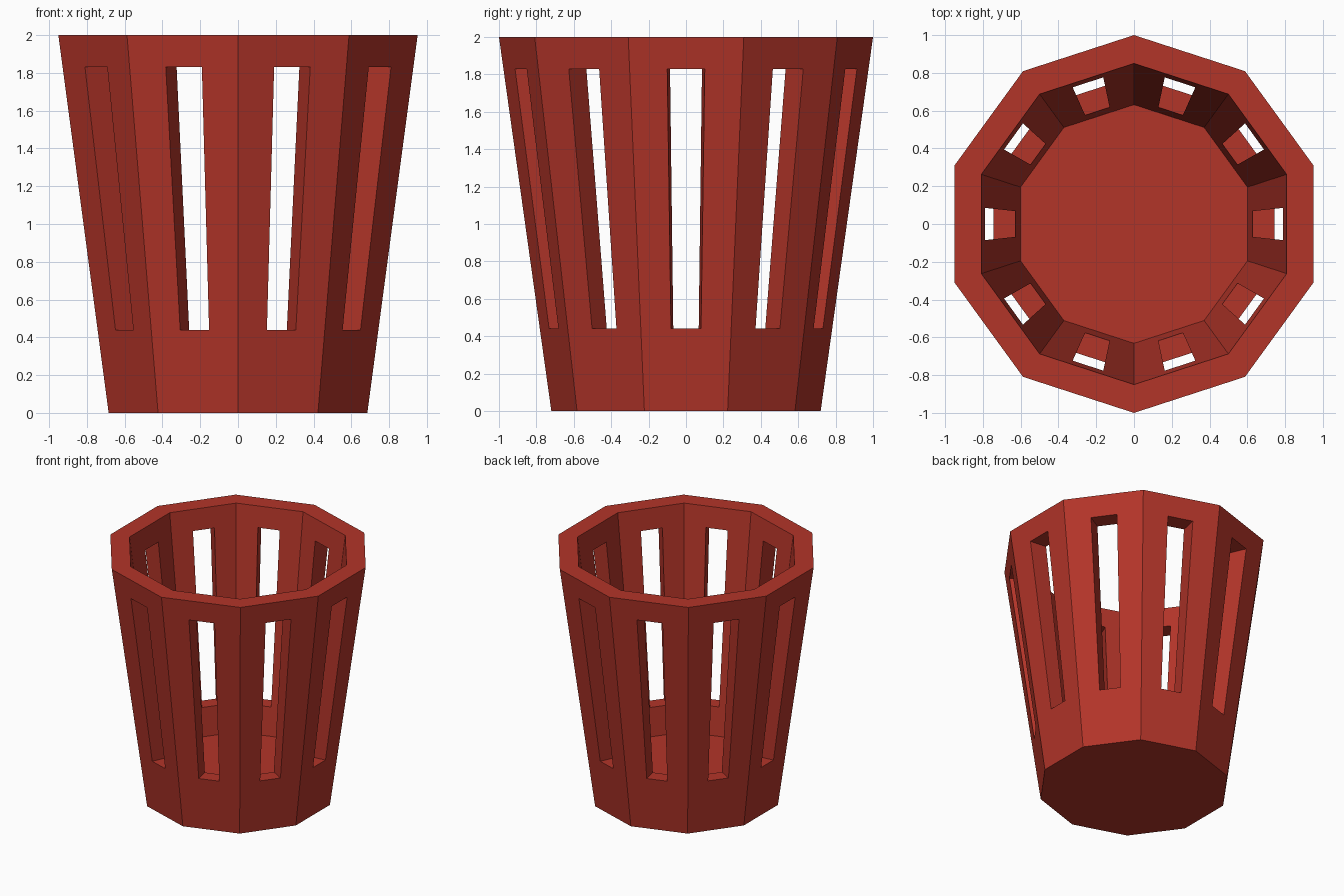
import bpy, bmesh, math

if "Cube" in bpy.data.objects:
    bpy.data.objects.remove(bpy.data.objects["Cube"])

SIDES = 10
LEVELS = (0.0, 0.44, 1.83, 2.0)      # base, slot bottom, slot top, rim
FLOOR = 0.21                         # inside floor height
N = SIDES * 3                        # each side is split in thirds; the middle third is the slot


def outer_radius(z):
    return 0.72 + 0.14 * z


def inner_radius(z):
    return 0.85 - 0.122 * (2.0 - z)


def ring(bm, r, z):
    """Decagon ring with every side divided into three."""
    verts = []
    for s in range(SIDES):
        a, b = (math.radians(90 + 360 / SIDES * k) for k in (s, s + 1))
        for t in (0, 1 / 3, 2 / 3):
            x = math.cos(a) * (1 - t) + math.cos(b) * t
            y = math.sin(a) * (1 - t) + math.sin(b) * t
            verts.append(bm.verts.new((r * x, r * y, z)))
    return verts


bm = bmesh.new()
outer = [ring(bm, outer_radius(z), z) for z in LEVELS]
inner = [ring(bm, inner_radius(z), z) for z in (FLOOR,) + LEVELS[1:]]

for i in range(N):
    j = (i + 1) % N
    for row in range(3):
        if row == 1 and i % 3 == 1:
            # slot: sill, head and two jambs through the wall
            for (p, a), (q, b) in (((1, i), (1, j)), ((1, j), (2, j)),
                                   ((2, j), (2, i)), ((2, i), (1, i))):
                bm.faces.new((outer[p][a], outer[q][b], inner[q][b], inner[p][a]))
        else:
            # outer and inner wall
            bm.faces.new((outer[row][i], outer[row][j], outer[row + 1][j], outer[row + 1][i]))
            bm.faces.new((inner[row][j], inner[row][i], inner[row + 1][i], inner[row + 1][j]))
    # rim
    bm.faces.new((outer[3][i], outer[3][j], inner[3][j], inner[3][i]))

# underside and inside floor
bm.faces.new(outer[0][::-1])
bm.faces.new(inner[0])
bmesh.ops.recalc_face_normals(bm, faces=bm.faces[:])

mesh = bpy.data.meshes.new("slotted_basket")
bm.to_mesh(mesh)
bm.free()
basket = bpy.data.objects.new("slotted_basket", mesh)
bpy.context.collection.objects.link(basket)

# red finish
red = bpy.data.materials.new("red")
red.diffuse_color = (0.45, 0.035, 0.022, 1)
red.use_nodes = True
red.node_tree.nodes["Principled BSDF"].inputs["Base Color"].default_value = red.diffuse_color
mesh.materials.append(red)
